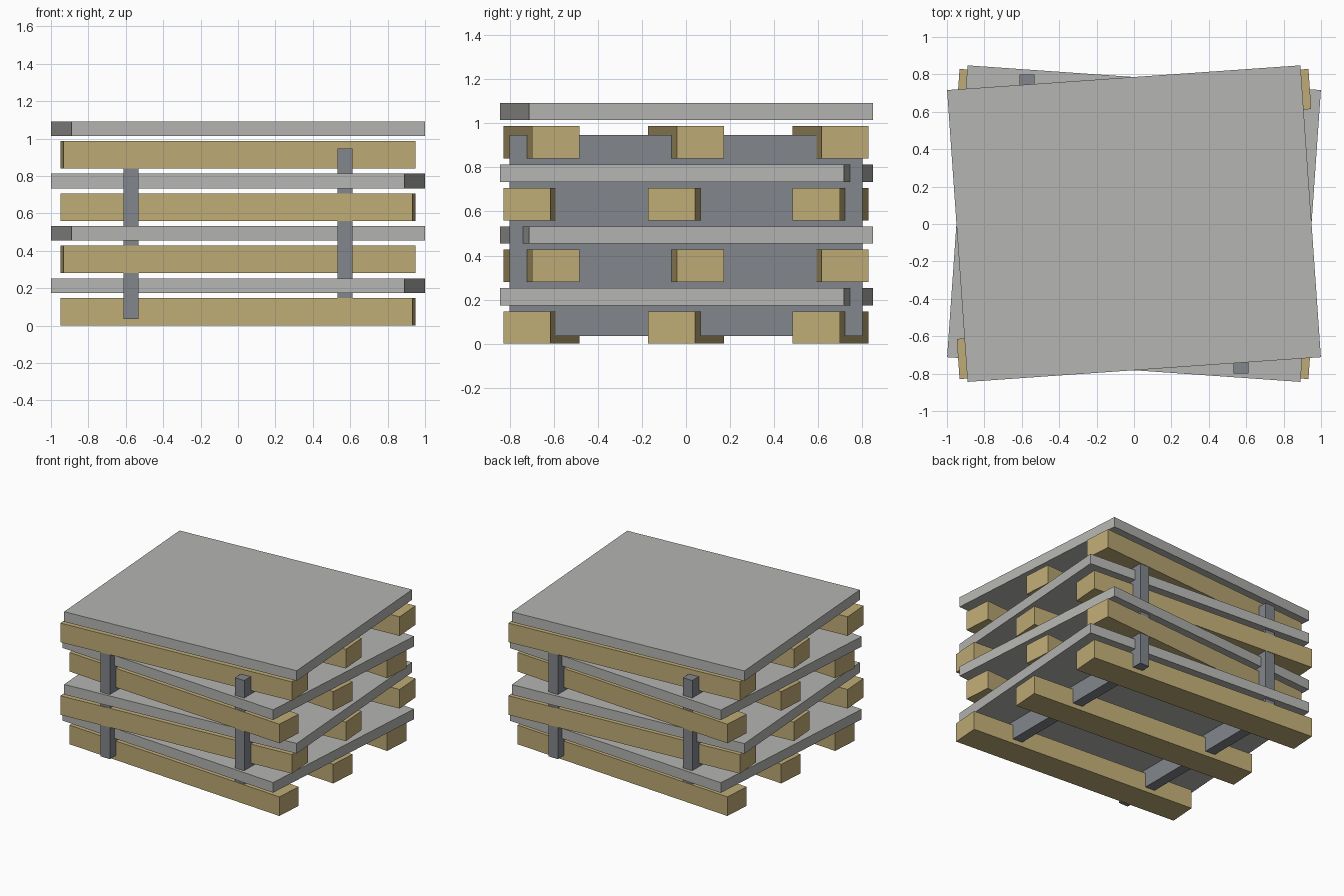
import bpy
import math
from mathutils import Matrix

default = bpy.data.objects.get("Cube")
if default:
    bpy.data.objects.remove(default, do_unlink=True)


def flat_material(name, colour):
    mat = bpy.data.materials.new(name)
    mat.use_nodes = True
    rgba = (*colour, 1.0)
    mat.diffuse_color = rgba
    for node in mat.node_tree.nodes:
        if node.type == "BSDF_PRINCIPLED":
            node.inputs["Base Color"].default_value = rgba
    return mat


def box(name, size, centre, mat, turn=0.0):
    bpy.ops.mesh.primitive_cube_add(size=1, location=centre)
    obj = bpy.context.object
    obj.name = name
    obj.data.transform(Matrix.Diagonal((*size, 1.0)))
    obj.rotation_euler.z = turn
    obj.data.materials.append(mat)
    return obj


wood = flat_material("pale wood", (0.52, 0.41, 0.18))
sheet = flat_material("light grey sheet", (0.46, 0.46, 0.445))
steel = flat_material("dark grey steel", (0.223, 0.237, 0.258))

PITCH = 0.28
BEAM_H = 0.147
SLAB_H = 0.078
TWIST = math.radians(4)

# Four stacked layers, twisted alternately: three beams under one slab
for layer in range(4):
    base = layer * PITCH
    turn = TWIST if layer % 2 else -TWIST
    for place, y in (("front", -0.656), ("middle", 0.0), ("back", 0.656)):
        box(f"{place}_beam_{layer + 1}", (1.885, 0.215, BEAM_H),
            (0, y, base + BEAM_H / 2), wood, turn)
    box(f"slab_{layer + 1}", (1.894, 1.564, SLAB_H),
        (0, 0.002, base + 0.174 + SLAB_H / 2), sheet, turn)

# Two upright plates running front to back through the stack
for side, x in (("right", -0.573), ("left", 0.573)):
    box(f"{side}_tie_plate", (0.081, 1.6, 0.912), (x, 0, 0.491), steel)
